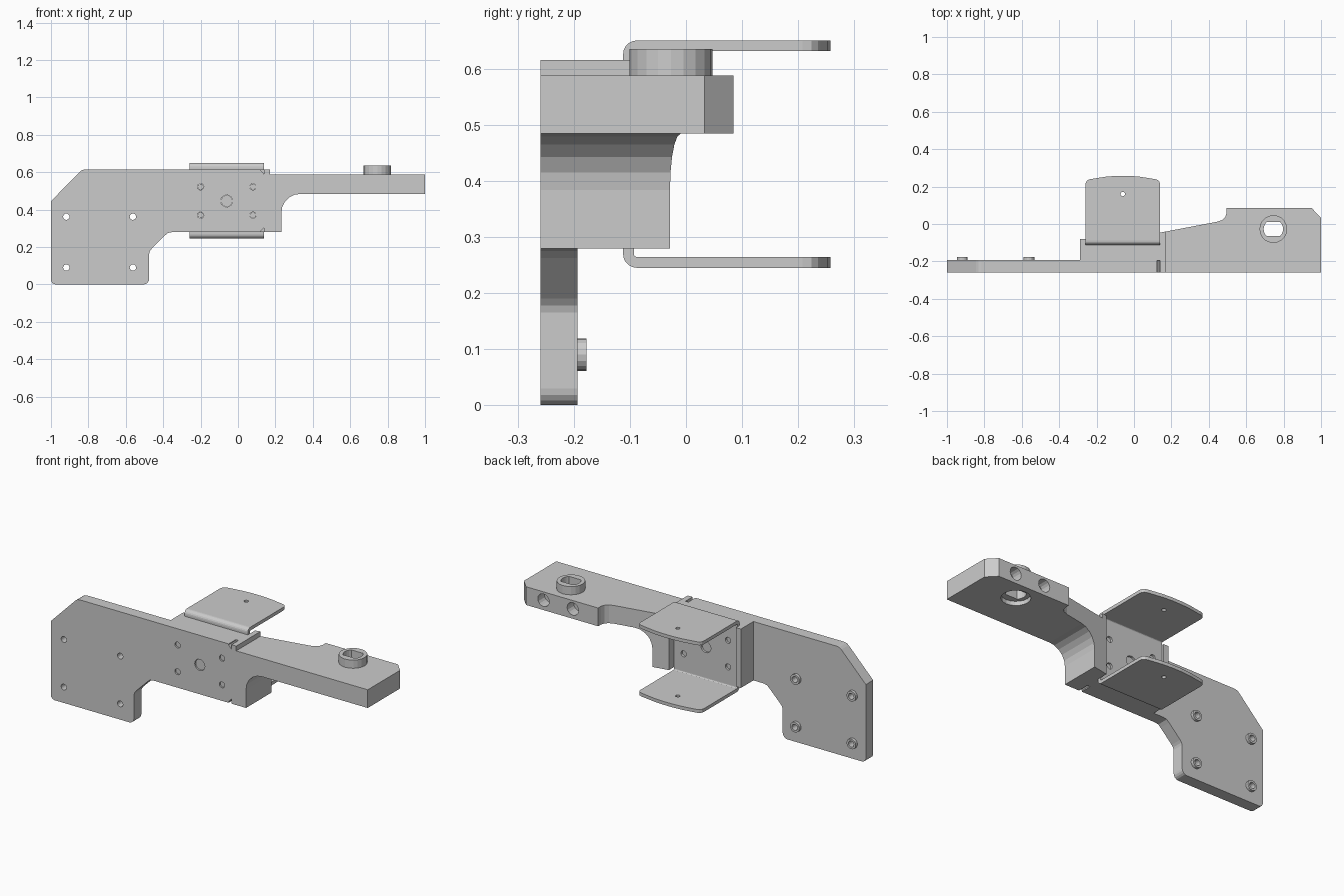
import bpy, bmesh
from math import sin, cos, pi, radians
from mathutils import Vector

if "Cube" in bpy.data.objects:
    bpy.data.objects.remove(bpy.data.objects["Cube"])


def prism(name, pts, axis, lo, hi):
    """Extrude a 2D profile: axis 'y' takes (x,z), 'z' takes (x,y), 'x' takes (y,z)."""
    put = {'x': lambda a, b, t: (t, a, b),
           'y': lambda a, b, t: (a, t, b),
           'z': lambda a, b, t: (a, b, t)}[axis]
    bm = bmesh.new()
    low = [bm.verts.new(put(a, b, lo)) for a, b in pts]
    high = [bm.verts.new(put(a, b, hi)) for a, b in pts]
    n = len(pts)
    bm.faces.new(low)
    bm.faces.new(high[::-1])
    for i in range(n):
        j = (i + 1) % n
        bm.faces.new((low[i], high[i], high[j], low[j]))
    bmesh.ops.recalc_face_normals(bm, faces=bm.faces)
    mesh = bpy.data.meshes.new(name)
    bm.to_mesh(mesh)
    bm.free()
    ob = bpy.data.objects.new(name, mesh)
    bpy.context.collection.objects.link(ob)
    return ob


def arc(cx, cy, r, a0, a1, n=5):
    return [(cx + r * cos(radians(a0 + (a1 - a0) * i / n)),
             cy + r * sin(radians(a0 + (a1 - a0) * i / n))) for i in range(n + 1)]


def disc(name, cx, cy, r, axis, lo, hi, n=16):
    return prism(name, arc(cx, cy, r, 0, 360, n)[:-1], axis, lo, hi)


def boolean(ob, cutter, op='DIFFERENCE'):
    mod = ob.modifiers.new('cut', 'BOOLEAN')
    mod.operation, mod.solver, mod.object = op, 'EXACT', cutter
    bpy.context.view_layer.objects.active = ob
    bpy.ops.object.modifier_apply(modifier=mod.name)
    bpy.data.objects.remove(cutter, do_unlink=True)


FRONT, PLATE_BACK, WEB = -0.259, -0.193, -0.112

# Main body: front silhouette intersected with the plan outline
side = (arc(-0.975, 0.025, 0.025, 180, 270, 4) + arc(-0.505, 0.03, 0.03, 270, 360, 4)
        + [(-0.475, 0.165), (-0.471, 0.178), (-0.462, 0.19), (-0.39, 0.262), (-0.375, 0.275),
           (-0.355, 0.279), (0.232, 0.279)]
        + arc(0.332, 0.384, 0.1, 180, 90, 5) + [(1, 0.484), (1, 0.588), (0.17, 0.588),
           (0.17, 0.615), (-0.815, 0.615), (-0.832, 0.612), (-0.845, 0.603), (-1, 0.445)])
plan = [(-1.1, FRONT), (1.1, FRONT), (1.1, 0.033 - 0.104), (1.0, 0.033), (0.95, 0.085), (0.495, 0.085),
        (0.495, 0.06), (0.488, 0.038), (0.472, 0.022), (0.445, 0.012), (0.14, -0.046),
        (0.14, WEB), (-0.26, WEB), (-0.26, -0.08), (-0.29, -0.08),
        (-0.29, PLATE_BACK), (-1.1, PLATE_BACK)]
body = prism('bracket_body', side, 'y', FRONT, 0.2)
boolean(body, prism('plan_outline', plan, 'z', -0.1, 0.8), 'INTERSECT')

# Small notches at the plate-to-arm joint
for z, s in ((0.615, 1), (0.279, -1)):
    boolean(body, prism('notch', [(0.122, z + s * 0.01), (0.14, z + s * 0.01),
                                  (0.14, z - s * 0.026), (0.122, z - s * 0.006)],
                        'y', FRONT - 0.1, PLATE_BACK - 0.002))

# U-shaped sheet bracket: yz section cut by the rounded flange outline
cz, h, t, tip = 0.4475, 0.2025, 0.019, 0.3
bo, bi = 0.024, 0.006
outer = ([(tip, cz - h)] + arc(WEB + bo, cz - h + bo, bo, 270, 180, 5)
         + arc(WEB + bo, cz + h - bo, bo, 180, 90, 5) + [(tip, cz + h)])
y1 = WEB + t + bi
inner = ([(tip, cz + h - t)] + arc(y1, cz + h - t - bi, bi, 90, 180, 3)
         + arc(y1, cz - h + t + bi, bi, 180, 270, 3) + [(tip, cz - h + t)])
clamp = prism('u_bracket', outer + inner, 'x', -0.26, 0.14)
half = [(0.2, 0.208), (0.197, 0.224), (0.187, 0.235), (0.172, 0.24), (0.09, 0.253), (0.03, 0.2575)]
flange = ([(-0.25, -0.2), (0.25, -0.2), (0.25, 0.19), (0.2, 0.19)] + half
          + [(-x, y) for x, y in half[::-1]] + [(-0.2, 0.19), (-0.25, 0.19)])
boolean(clamp, prism('flange_outline', [(x - 0.06, y) for x, y in flange], 'z', 0, 1), 'INTERSECT')
boolean(clamp, disc('flange_hole', -0.06, 0.16, 0.012, 'z', 0, 1, 12))

# Pins holding the sheet bracket to the body
pins = [(x, z, 0.017) for x in (-0.2, 0.08) for z in (0.37, 0.522)] + [(-0.06, 0.446, 0.032)]
for i, (x, z, r) in enumerate(pins):
    for target in (body, clamp):
        boolean(target, disc('pin_hole', x, z, r, 'y', -0.4, 0.05))
    disc(f'pin_{i}', x, z, r - 0.001, 'y', FRONT + 0.008, WEB + 0.008)

# Mounting holes with raised collars on the back of the plate
for x in (-0.918, -0.562):
    for z in (0.09, 0.362):
        boolean(body, disc('mount_hole', x, z, 0.017, 'y', -0.4, 0))
        collar = disc('mount_collar', x, z, 0.029, 'y', PLATE_BACK, -0.177)
        boolean(collar, disc('mount_hole', x, z, 0.017, 'y', -0.4, 0))

# Arm boss with a flat-sided bore and a counterbore underneath
bx, by = 0.745, -0.027
bore = (arc(bx, by, 0.052, -45, 45, 6) + arc(bx, by, 0.052, 135, 225, 6))
boss = disc('arm_boss', bx, by, 0.074, 'z', 0.588, 0.635, 20)
for target in (boss, body):
    boolean(target, prism('bore', bore, 'z', 0.3, 0.8))
boolean(body, disc('counterbore', bx, by, 0.075, 'z', 0.4, 0.508, 20))

# Blind holes in the back edge of the arm
for x in (0.655, 0.84):
    boolean(body, disc('edge_hole', x, 0.54, 0.036, 'y', 0.025, 0.2))
